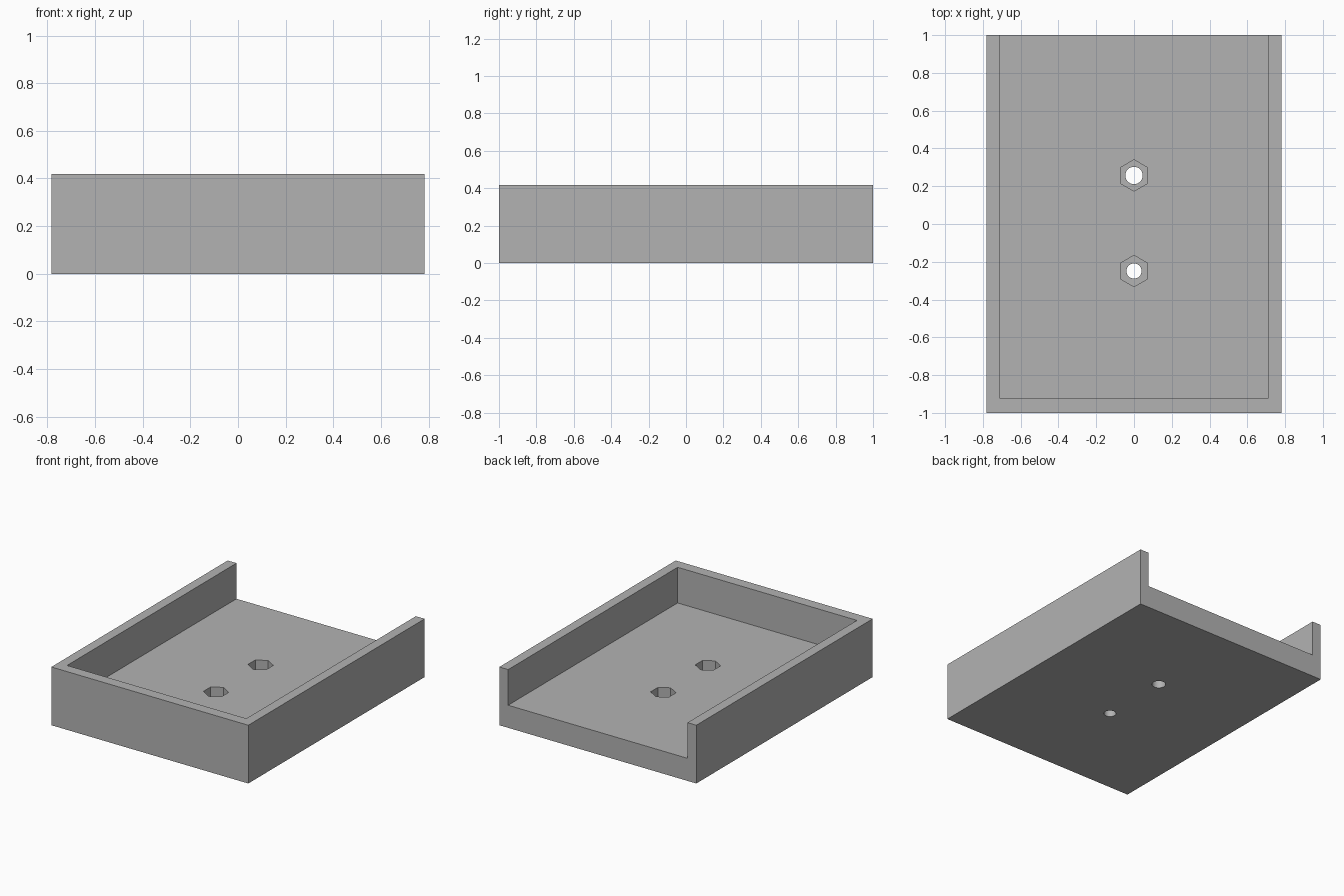
import bpy
import bmesh
from math import pi
from mathutils import Matrix, Vector

if "Cube" in bpy.data.objects:
    bpy.data.objects.remove(bpy.data.objects["Cube"], do_unlink=True)

WIDTH, LENGTH, HEIGHT = 1.564, 2.0, 0.418
SIDE_WALL, FRONT_WALL, FLOOR = 0.07, 0.078, 0.162
POCKET_DEPTH, HEX_RADIUS = 0.09, 0.083

grey = bpy.data.materials.new("plain_grey")
grey.use_nodes = True
colour = (0.45, 0.45, 0.45, 1)
grey.diffuse_color = colour
grey.node_tree.nodes["Principled BSDF"].inputs["Base Color"].default_value = colour


def make_object(name, bm):
    mesh = bpy.data.meshes.new(name)
    bm.to_mesh(mesh)
    bm.free()
    obj = bpy.data.objects.new(name, mesh)
    bpy.context.collection.objects.link(obj)
    mesh.materials.append(grey)
    return obj


def box(name, low, high):
    low, high = Vector(low), Vector(high)
    bm = bmesh.new()
    place = Matrix.Translation((low + high) / 2) @ Matrix.Diagonal((*(high - low), 1))
    bmesh.ops.create_cube(bm, size=1, matrix=place)
    return make_object(name, bm)


def prism(name, sides, radius, y, bottom, top):
    bm = bmesh.new()
    place = Matrix.Translation((0, y, (bottom + top) / 2)) @ Matrix.Rotation(pi / 2, 4, "Z")
    bmesh.ops.create_cone(bm, cap_ends=True, segments=sides, radius1=radius,
                          radius2=radius, depth=top - bottom, matrix=place)
    # A vertex of the hexagon points along the length of the tray
    if not any(abs(v.co.x) < 1e-4 for v in bm.verts):
        bmesh.ops.rotate(bm, verts=bm.verts, cent=(0, y, 0),
                         matrix=Matrix.Rotation(pi / sides, 3, "Z"))
    return make_object(name, bm)


def cut(target, cutter):
    mod = target.modifiers.new(cutter.name, "BOOLEAN")
    mod.operation = "DIFFERENCE"
    mod.solver = "EXACT"
    mod.object = cutter
    bpy.context.view_layer.objects.active = target
    bpy.ops.object.modifier_apply(modifier=mod.name)
    bpy.data.objects.remove(cutter, do_unlink=True)


# Tray block, hollowed from above and open at the back
x, y = WIDTH / 2, LENGTH / 2
tray = box("tray", (-x, -y, 0), (x, y, HEIGHT))
cut(tray, box("hollow", (SIDE_WALL - x, FRONT_WALL - y, FLOOR), (x - SIDE_WALL, y + 1, HEIGHT + 1)))

# Two screw holes, each with a hexagonal nut pocket in the floor
for hole_y, hole_radius in ((0.257, 0.046), (-0.249, 0.04)):
    cut(tray, prism("nut_pocket", 6, HEX_RADIUS, hole_y, FLOOR - POCKET_DEPTH, FLOOR + 0.1))
    cut(tray, prism("screw_hole", 32, hole_radius, hole_y, -0.1, FLOOR + 0.1))

# Smooth only the round holes
bpy.ops.object.select_all(action="DESELECT")
tray.select_set(True)
bpy.context.view_layer.objects.active = tray
bpy.ops.object.shade_smooth_by_angle(angle=pi / 6)
